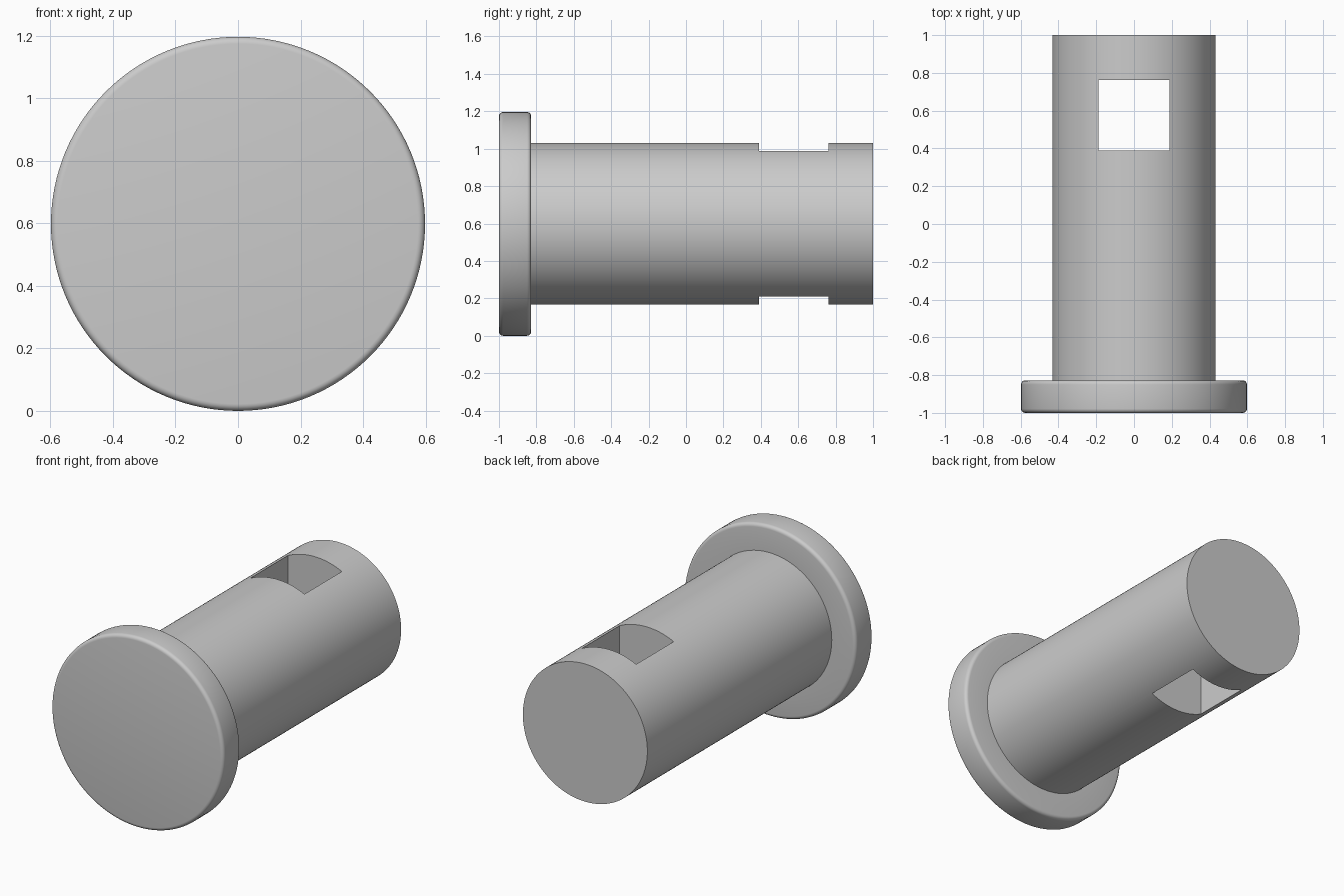
import bpy, bmesh, math
from mathutils import Vector, Matrix

if "Cube" in bpy.data.objects:
    bpy.data.objects.remove(bpy.data.objects["Cube"])

HEAD_R, SHAFT_R, HEAD_Y, ROUND = 0.598, 0.432, -0.828, 0.022
CENTRE_Z = HEAD_R
SEGMENTS = 128

grey = bpy.data.materials.new("plain grey")
grey.diffuse_color = (0.6, 0.6, 0.6, 1.0)
grey.use_nodes = True
grey.node_tree.nodes["Principled BSDF"].inputs["Base Color"].default_value = grey.diffuse_color


def make_object(name, bm):
    bmesh.ops.recalc_face_normals(bm, faces=bm.faces)
    mesh = bpy.data.meshes.new(name)
    bm.to_mesh(mesh)
    bm.free()
    mesh.materials.append(grey)
    obj = bpy.data.objects.new(name, mesh)
    bpy.context.collection.objects.link(obj)
    return obj


def rounded_corner(y, start):
    """Quarter arc on the head rim, as (radius, y) points."""
    pts = []
    for i in range(6):
        a = start + math.pi / 2 * i / 5
        pts.append((HEAD_R - ROUND + ROUND * math.cos(a), y + ROUND * math.sin(a)))
    return pts


# Flanged pin: rounded head and shaft turned around the y axis
profile = rounded_corner(-1 + ROUND, -math.pi / 2)
profile += rounded_corner(HEAD_Y - ROUND, 0)
profile += [(SHAFT_R, HEAD_Y), (SHAFT_R, 1.0)]

bm = bmesh.new()
rings = []
for r, y in profile:
    rings.append([bm.verts.new((r * math.cos(2 * math.pi * k / SEGMENTS), y,
                                CENTRE_Z + r * math.sin(2 * math.pi * k / SEGMENTS)))
                  for k in range(SEGMENTS)])
for a, b in zip(rings, rings[1:]):
    for k in range(SEGMENTS):
        n = (k + 1) % SEGMENTS
        bm.faces.new((a[k], a[n], b[n], b[k]))
bm.faces.new(rings[0])
bm.faces.new(rings[-1])
pin = make_object("flanged_pin", bm)

# Square slot passing vertically through the shaft
bm = bmesh.new()
bmesh.ops.create_cube(bm, size=1.0, matrix=Matrix.Translation(Vector((0, 0.576, CENTRE_Z)))
                      @ Matrix.Diagonal((0.375, 0.372, 2.0, 1.0)))
cutter = make_object("slot_cutter", bm)
cutter.hide_render = True

cut = pin.modifiers.new("slot", 'BOOLEAN')
cut.operation = 'DIFFERENCE'
cut.solver = 'EXACT'
cut.object = cutter

bpy.context.view_layer.objects.active = pin
pin.select_set(True)
cutter.select_set(False)
bpy.ops.object.modifier_apply(modifier=cut.name)
bpy.data.objects.remove(cutter)
bpy.ops.object.shade_smooth_by_angle(angle=math.radians(30))
